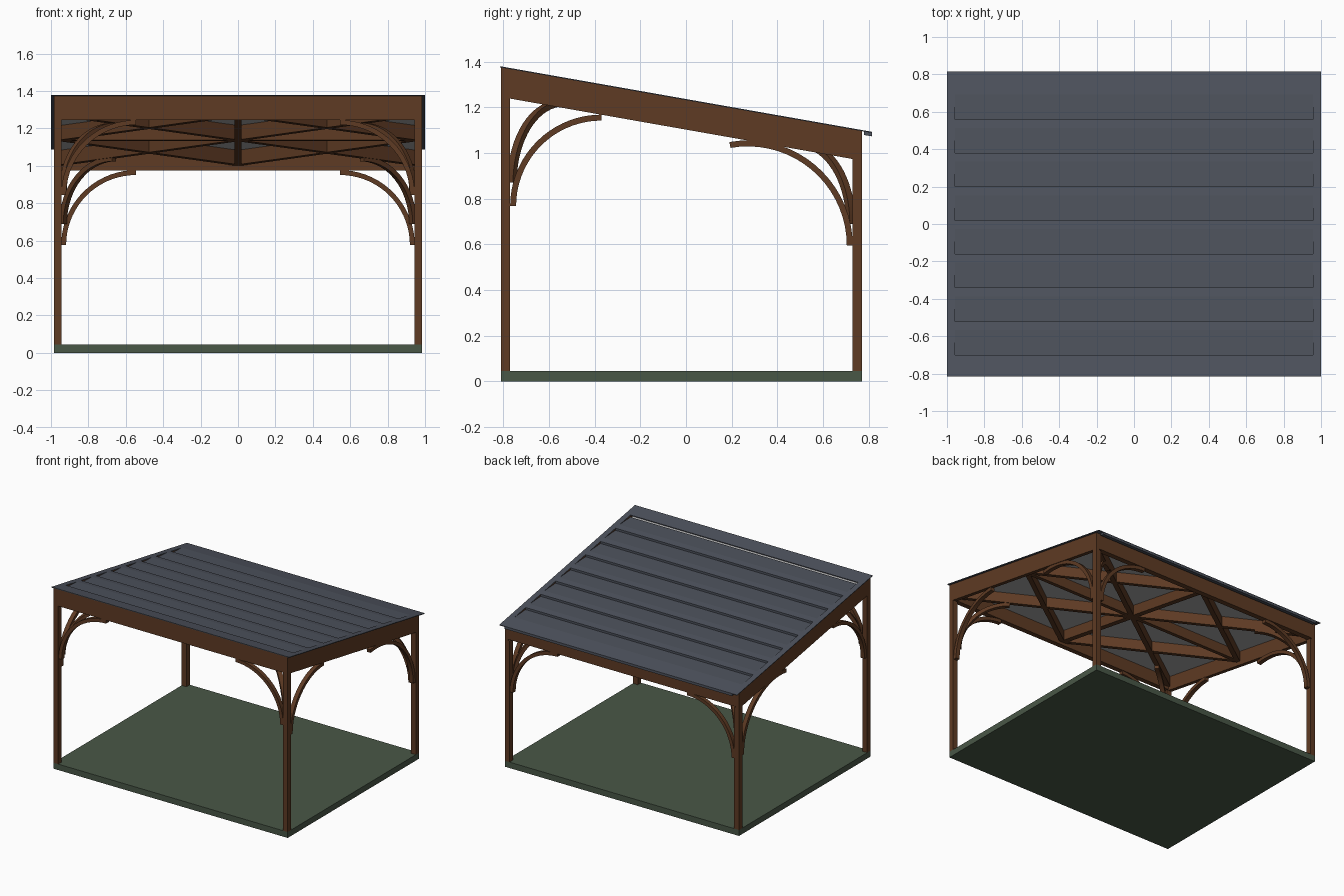
import bpy, bmesh, math
from mathutils import Vector

if "Cube" in bpy.data.objects:
    bpy.data.objects.remove(bpy.data.objects["Cube"])


def material(name, rgb):
    m = bpy.data.materials.new(name)
    m.diffuse_color = (*rgb, 1)
    m.use_nodes = True
    m.node_tree.nodes["Principled BSDF"].inputs["Base Color"].default_value = m.diffuse_color
    return m


WOOD = material("brown wood", (0.112, 0.043, 0.017))
SLATE = material("slate roof", (0.075, 0.085, 0.108))
CEILING = material("light grey lining", (0.45, 0.45, 0.45))
GREEN = material("green floor", (0.066, 0.095, 0.062))

X_OUT, X_IN = 0.985, 0.945          # post faces
Y_F, Y_FI, Y_BI, Y_B = -0.81, -0.77, 0.73, 0.77
Y_MID = (Y_FI + Y_BI) / 2
BEAM = -0.134                       # underside of beams below the roof surface


def roof(y):
    return 1.38 - math.tan(math.radians(10)) * (y + 0.815)


def solid(name, rings, mat):
    """Loft a list of equal cross-sections into a closed solid."""
    bm = bmesh.new()
    vs = [[bm.verts.new(p) for p in r] for r in rings]
    n = len(rings[0])
    for a, b in zip(vs, vs[1:]):
        for i in range(n):
            j = (i + 1) % n
            bm.faces.new((a[i], a[j], b[j], b[i]))
    bm.faces.new(vs[0])
    bm.faces.new(vs[-1])
    bmesh.ops.recalc_face_normals(bm, faces=bm.faces)
    me = bpy.data.meshes.new(name)
    bm.to_mesh(me)
    bm.free()
    me.materials.append(mat)
    ob = bpy.data.objects.new(name, me)
    bpy.context.collection.objects.link(ob)
    return ob


def prism(name, profile, x0, x1, mat):
    """Extrude a (y, z) profile along x."""
    x0, x1 = sorted((x0, x1))
    return solid(name, [[(x, y, z) for y, z in profile] for x in (x0, x1)], mat)


def sloped(name, x0, x1, y0, y1, top, bottom, mat):
    """Block whose top and bottom follow the roof pitch."""
    prism(name, [(y0, roof(y0) + bottom), (y1, roof(y1) + bottom),
                 (y1, roof(y1) + top), (y0, roof(y0) + top)], x0, x1, mat)


def strut(name, a, b, width=0.036, top=-0.024, bottom=-0.105):
    """Framing member in the roof plane between two plan points."""
    a, b = Vector(a), Vector(b)
    d = (b - a).normalized()
    s = Vector((-d.y, d.x)) * width / 2
    rings = []
    for p in (a, b):
        l, r = p - s, p + s
        rings.append([(l.x, l.y, roof(l.y) + bottom), (r.x, r.y, roof(r.y) + bottom),
                      (r.x, r.y, roof(r.y) + top), (l.x, l.y, roof(l.y) + top)])
    solid(name, rings, WOOD)


def brace(name, start, direction, radius, sweep=90, thick=0.026, width=0.032):
    """Curved knee brace rising from a post in a vertical plane."""
    s, d = Vector(start), Vector((*direction, 0)).normalized()
    side = Vector((-d.y, d.x, 0)) * width / 2
    centre = s + d * radius
    rings, n = [], 18
    for i in range(n + 1):
        t = math.radians(sweep) * i / n
        out = -d * math.cos(t) + Vector((0, 0, math.sin(t)))
        o, q = centre + out * radius, centre + out * (radius - thick)
        rings.append([o - side, o + side, q + side, q - side])
    ob = solid(name, rings, WOOD)
    bpy.ops.object.select_all(action='DESELECT')
    ob.select_set(True)
    bpy.context.view_layer.objects.active = ob
    bpy.ops.object.shade_smooth_by_angle(angle=math.radians(30))


# Floor slab
prism("floor_slab", [(Y_F, 0), (Y_B, 0), (Y_B, 0.045), (Y_F, 0.045)], -X_OUT, X_OUT, GREEN)

# Posts, side beams and curved braces
for sx, side in ((-1, "left"), (1, "right")):
    for y0, y1, end in ((Y_F, Y_FI, "front"), (Y_BI, Y_B, "back")):
        prism(f"{end}_{side}_post", [(y0, 0.045), (y1, 0.045), (y1, roof(y1) + BEAM),
              (y0, roof(y0) + BEAM)], sx * X_IN, sx * X_OUT, WOOD)
    sloped(f"{side}_beam", sx * 0.957, sx * X_OUT, Y_F, Y_B, -0.005, BEAM, WOOD)

    xm = sx * (X_IN + X_OUT) / 2
    brace(f"front_{side}_cross_brace", (sx * X_IN, -0.79, 0.845), (-sx, 0), 0.4)
    brace(f"back_{side}_cross_brace", (sx * X_IN, 0.75, 0.577), (-sx, 0), 0.4)
    brace(f"front_{side}_side_brace", (xm, Y_FI, 0.768), (0, 1), 0.4)
    brace(f"back_{side}_side_brace", (xm, Y_BI, 0.595), (0, -1), 0.46, 100)
    brace(f"front_{side}_corner_brace", (sx * X_IN, Y_FI, 0.87), (-sx * 0.95, 0.75), 0.36)
    brace(f"back_{side}_corner_brace", (sx * X_IN, Y_BI, 0.69), (-sx * 0.95, -0.75), 0.36)

# Front beam of two stacked boards, back beam
prism("front_beam_lower", [(Y_F + 0.003, 1.245), (Y_FI, 1.245), (Y_FI, 1.31),
      (Y_F + 0.003, 1.31)], -0.957, 0.957, WOOD)
prism("front_beam_upper", [(Y_F, 1.31), (Y_FI, 1.31), (Y_FI, roof(Y_FI) - 0.005),
      (Y_F, roof(Y_F) - 0.005)], -0.957, 0.957, WOOD)
prism("back_beam", [(Y_BI, 0.975), (Y_B, 0.975), (Y_B, roof(Y_B) - 0.005),
      (Y_BI, roof(Y_BI) - 0.03)], -0.957, 0.957, WOOD)

# Roof framing: centre rafter, middle purlin, crossed struts in four bays
strut("centre_rafter", (0, Y_FI), (0, Y_BI), 0.04)
strut("middle_purlin", (-0.957, Y_MID), (0.957, Y_MID))
for sx, side in ((-1, "left"), (1, "right")):
    for y, end in ((Y_FI, "front"), (Y_BI, "back")):
        strut(f"{end}_{side}_long_strut", (sx * 0.95, y), (0, Y_MID))
        strut(f"{end}_{side}_cross_strut", (0, y), (sx * 0.95, Y_MID))

# Roof border
Y_LOW, PITCH, ROWS = -0.70, 0.18, 8
Y_HIGH = Y_LOW + PITCH * ROWS
for sx, side in ((-1, "left"), (1, "right")):
    sloped(f"{side}_roof_edge", sx * 0.957, sx, -0.815, 0.815, 0, -0.005, SLATE)
sloped("front_roof_edge", -0.957, 0.957, -0.815, Y_LOW, 0, -0.005, SLATE)
sloped("back_roof_edge", -0.957, 0.957, Y_HIGH, 0.815, 0, -0.005, SLATE)
sloped("back_drip_edge", -0.957, 0.957, 0.78, 0.814, -0.005, -0.02, SLATE)

# Stepped roof slats: each starts low behind the step above and rises to the border level
profile = [(Y_LOW, roof(Y_LOW) - 0.022)]
for i in range(ROWS):
    y = Y_LOW + i * PITCH
    profile += [(y, roof(y) - 0.016), (y + PITCH * 0.74, roof(y + PITCH * 0.74)),
                (y + PITCH, roof(y + PITCH))]
profile.append((Y_HIGH, roof(Y_HIGH) - 0.022))
prism("roof_slats", profile, -0.957, 0.957, SLATE)

# Roof lining seen from below
sloped("roof_lining", -0.956, 0.956, Y_FI, Y_BI, -0.023, -0.028, CEILING)
